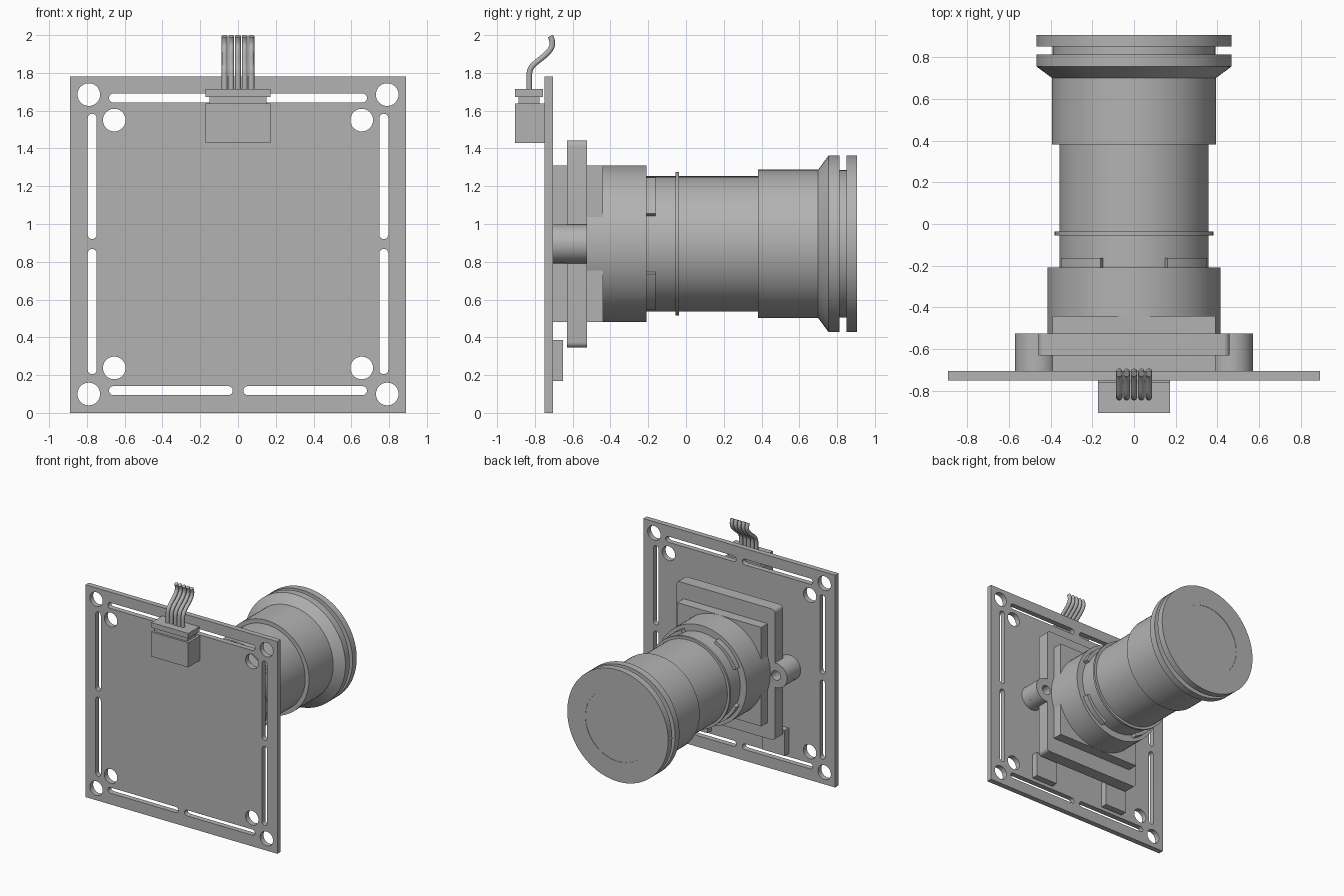
import bpy, bmesh, math
from mathutils import Matrix, Vector

if "Cube" in bpy.data.objects:
    bpy.data.objects.remove(bpy.data.objects["Cube"], do_unlink=True)

AXIS_Z = 0.895  # height of the lens axis

grey = bpy.data.materials.new("plain grey")
grey.use_nodes = True
grey.diffuse_color = (0.45, 0.45, 0.45, 1)
grey.node_tree.nodes["Principled BSDF"].inputs["Base Color"].default_value = (0.45, 0.45, 0.45, 1)


def select_only(obj):
    bpy.ops.object.select_all(action='DESELECT')
    obj.select_set(True)
    bpy.context.view_layer.objects.active = obj


def finish(name, bm, smooth=True):
    bmesh.ops.remove_doubles(bm, verts=bm.verts, dist=0.0001)
    bmesh.ops.recalc_face_normals(bm, faces=bm.faces)
    mesh = bpy.data.meshes.new(name)
    bm.to_mesh(mesh)
    bm.free()
    mesh.materials.append(grey)
    obj = bpy.data.objects.new(name, mesh)
    bpy.context.collection.objects.link(obj)
    if smooth:
        select_only(obj)
        bpy.ops.object.shade_smooth_by_angle(angle=math.radians(30))
    return obj


def box(name, x, y, z):
    bm = bmesh.new()
    size = [b - a for a, b in (x, y, z)]
    mid = [(a + b) / 2 for a, b in (x, y, z)]
    bmesh.ops.create_cube(bm, size=1, matrix=Matrix.Translation(mid) @ Matrix.Diagonal((*size, 1)))
    return finish(name, bm, False)


def arc(cx, cz, r, start, end, steps):
    angles = [math.radians(start + (end - start) * i / steps) for i in range(steps + 1)]
    return [(cx + r * math.cos(a), cz + r * math.sin(a)) for a in angles]


def circle(cx, cz, r):
    return arc(cx, cz, r, 0, 360, 40)[:-1]


def slot(x0, x1, z0, z1):
    """Round-ended slot outline along its longer side."""
    r = min(x1 - x0, z1 - z0) / 2
    if x1 - x0 > z1 - z0:
        return arc(x1 - r, z0 + r, r, -90, 90, 8) + arc(x0 + r, z0 + r, r, 90, 270, 8)
    return arc(x0 + r, z1 - r, r, 0, 180, 8) + arc(x0 + r, z0 + r, r, 180, 360, 8)


def plate(name, loops, y0, y1):
    """Flat outline in x and z, with holes, given thickness along y."""
    curve = bpy.data.curves.new(name + "_outline", 'CURVE')
    curve.dimensions = '2D'
    curve.fill_mode = 'BOTH'
    curve.extrude = (y1 - y0) / 2
    for pts in loops:
        s = curve.splines.new('POLY')
        s.points.add(len(pts) - 1)
        for p, (x, z) in zip(s.points, pts):
            p.co = (x, z, 0, 1)
        s.use_cyclic_u = True
    helper = bpy.data.objects.new(name + "_outline", curve)
    bpy.context.collection.objects.link(helper)
    bpy.context.view_layer.update()
    mesh = bpy.data.meshes.new_from_object(helper.evaluated_get(bpy.context.evaluated_depsgraph_get()))
    bm = bmesh.new()
    bm.from_mesh(mesh)
    bm.transform(Matrix.Translation((0, (y0 + y1) / 2, 0)) @ Matrix.Rotation(math.pi / 2, 4, 'X'))
    bpy.data.objects.remove(helper)
    bpy.data.curves.remove(curve)
    bpy.data.meshes.remove(mesh)
    return finish(name, bm)


def lathe(name, profile):
    """Turn (radius, y) points round the lens axis."""
    bm = bmesh.new()
    verts = [bm.verts.new((r, y, AXIS_Z)) for r, y in profile]
    edges = [bm.edges.new(pair) for pair in zip(verts, verts[1:])]
    bmesh.ops.spin(bm, geom=verts + edges, cent=(0, 0, AXIS_Z), axis=(0, 1, 0),
                   angle=2 * math.pi, steps=72, use_merge=False)
    return finish(name, bm)


# Circuit board with mounting holes and edge slots
B = 0.89
loops = [[(-B, 0), (B, 0), (B, 1.78), (-B, 1.78)]]
for s in (-1, 1):
    loops += [circle(s * 0.79, z, 0.06) for z in (0.1, 1.685)]
    loops += [circle(s * 0.655, z, 0.06) for z in (0.238, 1.55)]
    xs = sorted((s * 0.028, s * 0.683))
    loops += [slot(*xs, z - 0.024, z + 0.024) for z in (0.118, 1.667)]
    xs = sorted((s * 0.748, s * 0.796))
    loops += [slot(*xs, 0.205, 0.868), slot(*xs, 0.92, 1.584)]
plate("circuit_board", loops, -0.75, -0.705)

# Small chips on the back of the board
box("chip_left", (0.255, 0.46), (-0.705, -0.65), (0.17, 0.385))
box("chip_right", (-0.46, -0.255), (-0.705, -0.65), (0.17, 0.385))

# Cable connector and plug
box("connector_housing", (-0.172, 0.172), (-0.905, -0.75), (1.43, 1.637))
box("connector_neck", (-0.152, 0.152), (-0.888, -0.775), (1.637, 1.672))
box("connector_plug", (-0.172, 0.172), (-0.905, -0.758), (1.672, 1.715))

# Cable wires
for i in range(5):
    curve = bpy.data.curves.new("wire", 'CURVE')
    curve.dimensions = '3D'
    curve.bevel_depth = 0.0155
    curve.bevel_resolution = 3
    curve.use_fill_caps = True
    s = curve.splines.new('BEZIER')
    path = [(-0.83, 1.70, 0, 0.03), (-0.83, 1.78, 0, 0.05),
            (-0.765, 1.878, 0.05, 0.04), (-0.718, 1.995, -0.025, 0.05)]
    s.bezier_points.add(len(path) - 1)
    for p, (y, z, dy, dz) in zip(s.bezier_points, path):
        p.co = (0, y, z)
        p.handle_left = (0, y - dy, z - dz)
        p.handle_right = (0, y + dy, z + dz)
    wire = bpy.data.objects.new(f"wire_{i + 1}", curve)
    wire.location.x = (i - 2) * 0.0355
    curve.materials.append(grey)
    bpy.context.collection.objects.link(wire)
    select_only(wire)
    bpy.ops.object.convert(target='MESH')
    bpy.ops.object.shade_smooth_by_angle(angle=math.radians(40))

# Lens mount: base block, flange with side ears, upper block
box("mount_base", (-0.39, 0.39), (-0.705, -0.63), (0.48, 1.31))
box("mount_block", (-0.39, 0.39), (-0.525, -0.44), (0.48, 1.31))
W, LOW, HIGH, R = 0.458, 0.345, 1.443, 0.03
EAR_X, EAR_R = 0.467, 0.103
flange = arc(W - R, LOW + R, R, -90, 0, 6) + arc(EAR_X, AXIS_Z, EAR_R, -95, 95, 24)
flange += arc(W - R, HIGH - R, R, 0, 90, 6) + arc(R - W, HIGH - R, R, 90, 180, 6)
flange += arc(-EAR_X, AXIS_Z, EAR_R, 85, 275, 24) + arc(R - W, LOW + R, R, 180, 270, 6)
holes = [circle(s * EAR_X, AXIS_Z, 0.04) for s in (-1, 1)]
plate("mount_flange", [flange] + holes, -0.63, -0.525)
for side, s, hole in (("right", -1, holes[0]), ("left", 1, holes[1])):
    plate("screw_post_" + side, [circle(s * EAR_X, AXIS_Z, EAR_R), hole], -0.705, -0.63)

# Round collar with four raised tabs
lathe("mount_collar", [(0, -0.525), (0.415, -0.525), (0.415, -0.208), (0, -0.208)])
for i in range(4):
    a, b = 24.5 + 90 * i, 65.5 + 90 * i
    tab = arc(0, AXIS_Z, 0.385, a, b, 10) + arc(0, AXIS_Z, 0.35, b, a, 10)
    plate(f"collar_tab_{i + 1}", [tab], -0.21, -0.162)

# Lens barrel with ring, step, flared rim and groove
lathe("lens_barrel", [
    (0, -0.21), (0.358, -0.21), (0.358, -0.055), (0.38, -0.055), (0.38, -0.037),
    (0.358, -0.037), (0.358, 0.38), (0.393, 0.38), (0.393, 0.7), (0.468, 0.755),
    (0.468, 0.812), (0.39, 0.812), (0.39, 0.85), (0.468, 0.85), (0.468, 0.905),
    (0.3, 0.905), (0.3, 0.902), (0, 0.902)])
